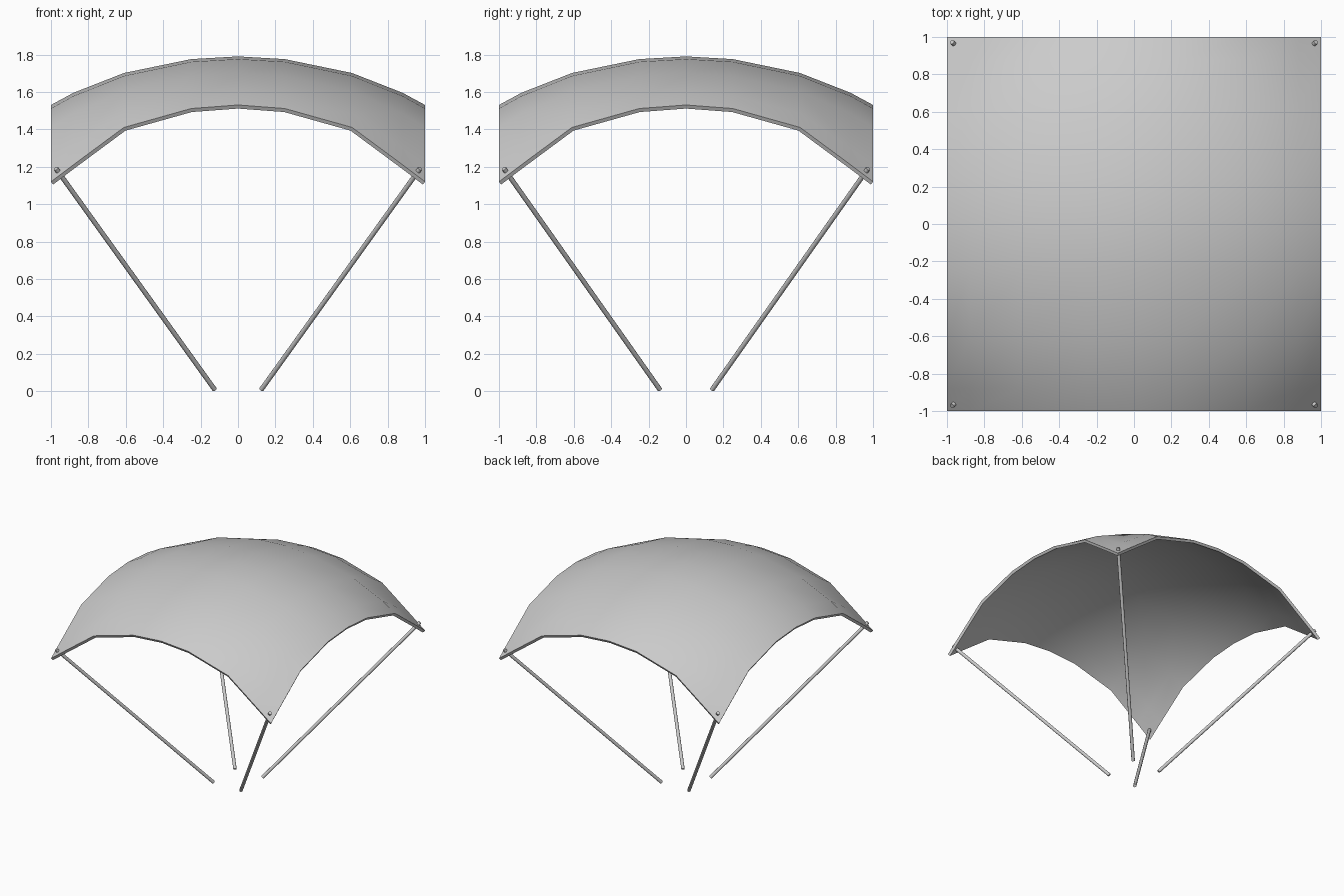
import bpy
import bmesh
import math
from mathutils import Vector

cube = bpy.data.objects.get("Cube")
if cube:
    bpy.data.objects.remove(cube, do_unlink=True)

grey = bpy.data.materials.new("light_grey")
grey.use_nodes = True
grey.diffuse_color = (0.6, 0.6, 0.6, 1)
grey.node_tree.nodes["Principled BSDF"].inputs["Base Color"].default_value = (0.6, 0.6, 0.6, 1)


def activate(obj):
    bpy.ops.object.select_all(action="DESELECT")
    obj.select_set(True)
    bpy.context.view_layer.objects.active = obj


def smooth(obj, degrees):
    activate(obj)
    bpy.ops.object.shade_smooth_by_angle(angle=math.radians(degrees))


def canopy_height(x, y):
    """Shallow ellipsoid dome, cut by a flat steep facet at each corner."""
    dome = 0.69 + 1.1 * math.sqrt(1 - (x * x + y * y) / 1.55 ** 2)
    facet = 1.12 + 0.756 * (2 - abs(x) - abs(y))
    return min(dome, facet)


# Canopy: square arched sheet with thickness on its inner side
half = [0.25, 0.61, 0.88, 1.0]
steps = [-v for v in reversed(half)] + [0.0] + half
bm = bmesh.new()
rows = [[bm.verts.new((x, y, canopy_height(x, y))) for x in steps] for y in steps]
for low, high in zip(rows, rows[1:]):
    for i in range(len(steps) - 1):
        bm.faces.new((low[i], low[i + 1], high[i + 1], high[i]))
mesh = bpy.data.meshes.new("canopy")
bm.to_mesh(mesh)
bm.free()
canopy = bpy.data.objects.new("canopy", mesh)
bpy.context.collection.objects.link(canopy)
mesh.materials.append(grey)
activate(canopy)
shell = canopy.modifiers.new("thickness", "SOLIDIFY")
shell.thickness = 0.022
shell.offset = -1
bpy.ops.object.modifier_apply(modifier=shell.name)
smooth(canopy, 35)


# Poles: slanted rods from near the centre out through the canopy corners
def add_pole(name, start, end):
    axis = end - start
    bpy.ops.mesh.primitive_cylinder_add(vertices=12, radius=0.013, depth=axis.length,
                                        location=(start + end) / 2)
    pole = bpy.context.object
    pole.name = name
    pole.rotation_euler = axis.to_track_quat("Z", "Y").to_euler()
    pole.data.materials.append(grey)
    smooth(pole, 40)


for sx, side in ((1, "left"), (-1, "right")):
    for sy, end in ((-1, "front"), (1, "back")):
        add_pole(f"{end}_{side}_pole",
                 Vector((sx * 0.125, sy * 0.14, 0.009)),
                 Vector((sx * 0.973, sy * 0.973, 1.19)))
